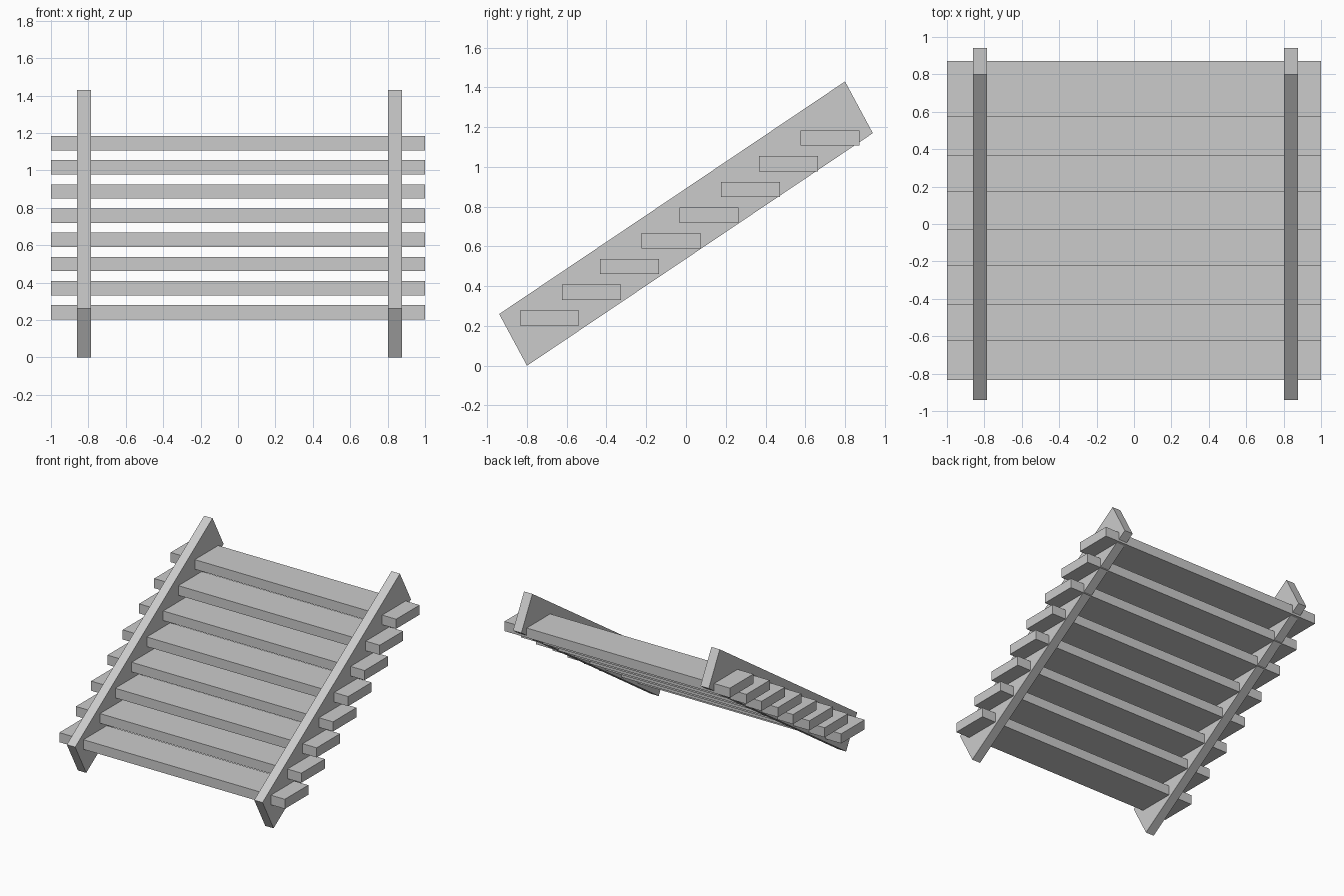
import bpy

if "Cube" in bpy.data.objects:
    bpy.data.objects.remove(bpy.data.objects["Cube"], do_unlink=True)

grey = bpy.data.materials.new("light_grey")
grey.use_nodes = True
color = (0.6, 0.6, 0.6, 1)
grey.diffuse_color = color
grey.node_tree.nodes["Principled BSDF"].inputs["Base Color"].default_value = color


def extrude_x(name, profile, x0, x1):
    """Solid with a (y, z) profile running from x0 to x1."""
    n = len(profile)
    verts = [(x, y, z) for x in (x0, x1) for y, z in profile]
    faces = [tuple(reversed(range(n))), tuple(range(n, 2 * n))]
    faces += [(i, (i + 1) % n, n + (i + 1) % n, n + i) for i in range(n)]
    mesh = bpy.data.meshes.new(name)
    mesh.from_pydata(verts, [], faces)
    mesh.materials.append(grey)
    obj = bpy.data.objects.new(name, mesh)
    bpy.context.collection.objects.link(obj)
    return obj


# Sloping side beams
beam = [(-0.8, 0), (0.94, 1.17), (0.8, 1.43), (-0.94, 0.26)]
extrude_x("right_stringer", beam, -0.86, -0.786)
extrude_x("left_stringer", beam, 0.802, 0.876)

# Level treads passing through both beams
fronts = [-0.835, -0.625, -0.432, -0.225, -0.033, 0.175, 0.367, 0.575]
for i, y in enumerate(fronts):
    z = 0.202 + i * 0.1293
    depth, thick = 0.297, 0.077
    tread = [(y, z), (y + depth, z), (y + depth, z + thick), (y, z + thick)]
    extrude_x(f"tread_{i + 1}", tread, -1, 1)
